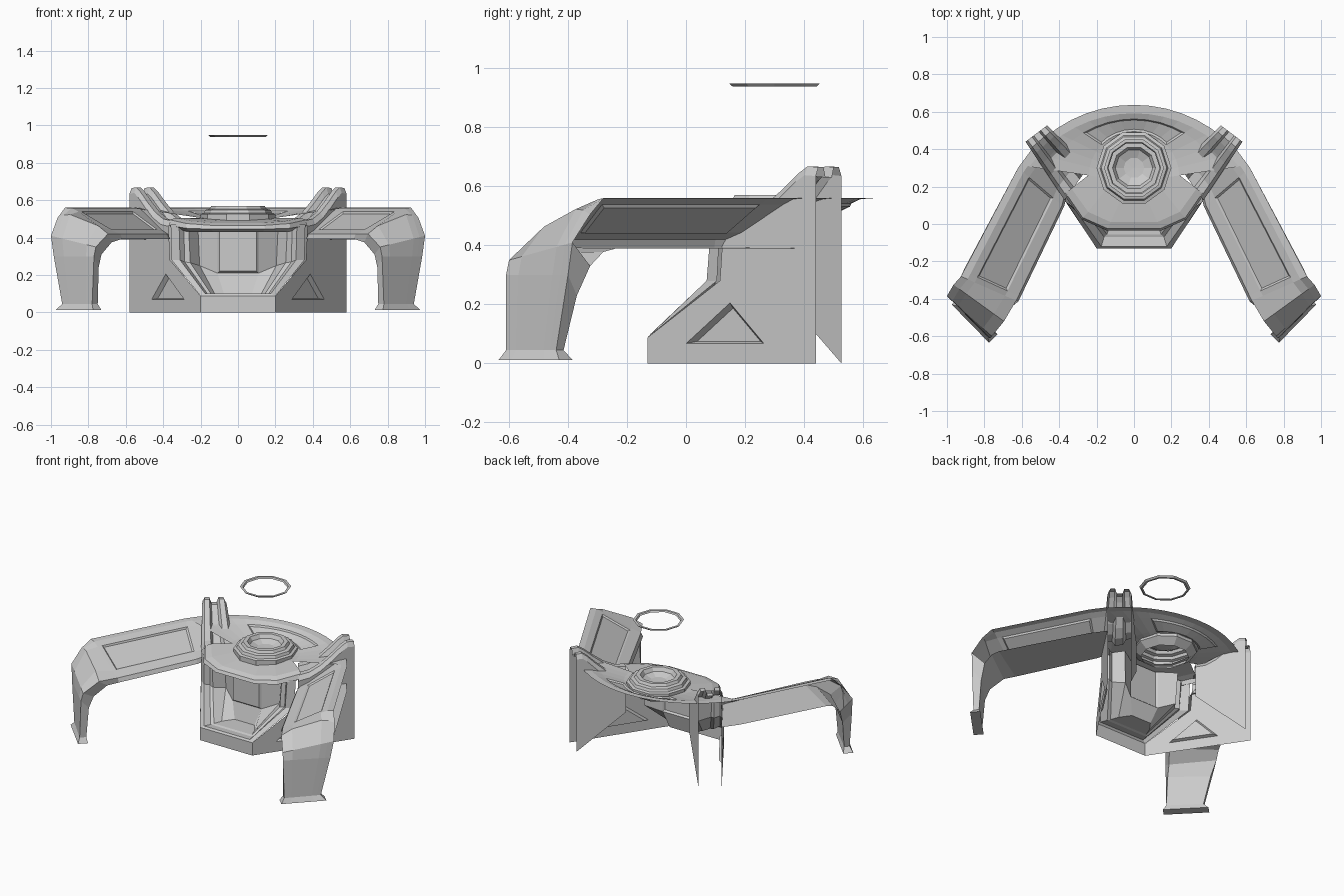
import bpy, bmesh, math
from mathutils import Vector

cube = bpy.data.objects.get("Cube")
if cube:
    bpy.data.objects.remove(cube, do_unlink=True)

grey = bpy.data.materials.new("light_grey")
grey.use_nodes = True
colour = (0.6, 0.6, 0.6, 1)
grey.diffuse_color = colour
grey.node_tree.nodes["Principled BSDF"].inputs["Base Color"].default_value = colour

HUB = Vector((0, 0.3, 0))


def finish(name, bm, mirror=False):
    mesh = bpy.data.meshes.new(name)
    bm.to_mesh(mesh)
    bm.free()
    mesh.materials.append(grey)
    obj = bpy.data.objects.new(name, mesh)
    bpy.context.collection.objects.link(obj)
    if mirror:
        mod = obj.modifiers.new("mirror", "MIRROR")
        mod.use_mirror_merge = False
    return obj


def loft(rows, closed=False, facing=None):
    """Skin rows of points; returns the bmesh, its faces by row and its vertices."""
    bm = bmesh.new()
    grid = [[bm.verts.new(p) for p in row] for row in rows]
    n = len(rows[0])
    strips = []
    for a, b in zip(grid, grid[1:]):
        strips.append([bm.faces.new((a[i], a[(i + 1) % n], b[(i + 1) % n], b[i]))
                       for i in range(n if closed else n - 1)])
    bm.normal_update()
    if facing:
        total = sum((f.normal * f.calc_area() for f in bm.faces), Vector())
        if total.dot(Vector(facing)) < 0:
            bmesh.ops.reverse_faces(bm, faces=bm.faces[:])
            bm.normal_update()
    return bm, strips, grid


def sink_panel(bm, faces, depth=-0.008):
    bmesh.ops.inset_region(bm, faces=faces, thickness=0.01, depth=depth, use_even_offset=True)


def revolve(name, profile, sides=10, closed=False):
    pts = profile + profile[:1] if closed else profile
    rows = []
    for r, z in pts:
        rows.append([HUB + Vector((r * math.sin(math.tau * (i + 0.5) / sides),
                                   r * math.cos(math.tau * (i + 0.5) / sides), z))
                     for i in range(sides)])
    bm, _, _ = loft(rows, closed=True)
    bmesh.ops.remove_doubles(bm, verts=bm.verts[:], dist=0.0005)
    bmesh.ops.recalc_face_normals(bm, faces=bm.faces[:])
    return finish(name, bm)


def both(half):
    """Left half points followed by their mirror, ordered across the front."""
    return [(-x, y, z) for x, y, z in half] + [(x, y, z) for x, y, z in reversed(half)]


# Hub with stepped rim and shallow bowl, and the floating ring over it
revolve("hub", [(0.15, 0.45), (0.2, 0.49), (0.2, 0.525), (0.182, 0.53), (0.175, 0.548),
                (0.152, 0.553), (0.142, 0.57), (0.115, 0.57), (0.1, 0.545), (0.055, 0.527), (0, 0.525)])
revolve("floating_ring", [(0.137, 0.938), (0.149, 0.938), (0.16, 0.948), (0.143, 0.948)], closed=True)

# Curved rear canopy, sloping down to the hub
steps = 16
rings = [[] for _ in range(5)]
for i in range(steps + 1):
    a = math.radians(-54 + 108 * i / steps)
    fold = Vector((0.692 * math.sin(a), 0.692 * math.cos(a) - 0.1, 0.557))
    b = a * 2
    inner = Vector((0.17 * math.sin(b), 0.3 + 0.17 * math.cos(b), 0.5))
    rings[0].append((0.737 * math.sin(a), 0.737 * math.cos(a) - 0.1, 0.56))
    for ring, u in zip(rings[1:], (0, 0.25, 0.8, 1)):
        ring.append(fold.lerp(inner, u))
bm, strips, _ = loft(rings, facing=(0, 0, 1))
sink_panel(bm, strips[2][4:-4])
finish("rear_canopy", bm)


def across(outer, inner, bend=1, bulge=0):
    """Points over an arm: flat rim, panel border, panel, panel border and inner edge."""
    row = []
    for u, dev in ((0, 0), (0.12, 0.014), (0.25, 0.014), (0.8, -0.005), (1, 0)):
        p = Vector(outer).lerp(Vector(inner), u)
        p.z += bend * dev + bulge * 4 * u * (1 - u)
        row.append(p)
    return row


def arm_row(outer, inner):
    """Sloped top, short inner lip and flat underside; the outer side stays open."""
    x, y, z = inner
    return across(outer, inner) + [Vector((x - 0.012, y - 0.004, 0.393)), Vector((*outer[:2], 0.39))]


# Arms, running from the side walls out to the legs
near = arm_row((0.62, 0.3, 0.56), (0.385, 0.1, 0.42))
far = arm_row((0.925, -0.28, 0.56), (0.63, -0.41, 0.42))
far[-1] = Vector((0.905, -0.235, 0.39))
rows = [arm_row((0.55, 0.395, 0.56), (0.375, 0.14, 0.42)), near,
        [p.lerp(q, 0.95) for p, q in zip(near, far)], far]
bm, strips, _ = loft(rows, facing=(-0.45, -0.23, 0.1))
sink_panel(bm, [strips[1][2]])
finish("arm", bm, True)

# Legs: outward face, then inner and rear corner at each level, with a flared foot
levels = [
    far,
    across((0.965, -0.325, 0.505), (0.695, -0.52, 0.42), 0.4, 0.045) + [(0.675, -0.46, 0.375), (0.925, -0.28, 0.378)],
    across((1.0, -0.385, 0.41), (0.76, -0.6, 0.35), 0) + [(0.73, -0.53, 0.31), (0.945, -0.325, 0.33)],
    across((0.985, -0.4, 0.3), (0.77, -0.61, 0.3), 0) + [(0.745, -0.56, 0.24), (0.935, -0.37, 0.23)],
    across((0.94, -0.44, 0.045), (0.78, -0.61, 0.045), 0) + [(0.75, -0.58, 0.045), (0.915, -0.415, 0.045)],
    across((0.975, -0.43, 0.012), (0.775, -0.635, 0.012), 0) + [(0.73, -0.59, 0.012), (0.93, -0.385, 0.012)],
]
bm, strips, grid = loft(levels, closed=True)
bm.faces.new(grid[-1])
bmesh.ops.recalc_face_normals(bm, faces=bm.faces[:])
bmesh.ops.delete(bm, geom=[strips[0][-1], strips[1][-1]], context="FACES")
finish("leg", bm, True)

# Buttress top: twin rails with a channel, sweeping up to the outer end
W0, W1 = Vector((0.2, -0.13, 0)), Vector((0.58, 0.44, 0))
B0, B1 = Vector((0.24, 0.31, 0)), Vector((0.465, 0.527, 0))
sweep = [(0, 0.49), (0.2, 0.5), (0.4, 0.535), (0.6, 0.59), (0.78, 0.645), (0.88, 0.668), (1, 0.665)]
section = [(0, -0.03), (0.1, 0), (0.3, 0), (0.38, -0.035), (0.62, -0.035), (0.7, 0), (0.9, 0), (1, -0.03)]


def wall_point(s, z):
    return W0.lerp(W1, s) + Vector((0, 0, z))


rows = []
for t, z in sweep:
    a, b = wall_point(0.45 + 0.55 * t, z), B0.lerp(B1, t) + Vector((0, 0, z))
    rows.append([a.lerp(b, u) + Vector((0, 0, dz)) for u, dz in section])
bm, _, _ = loft(rows, facing=(0, 0, 1))
finish("buttress_top", bm, True)

# Rear buttress wall, its lower edge rising to the hub
top = [B0.lerp(B1, t) + Vector((0, 0, z - 0.03)) for t, z in sweep]
low = [B0.lerp(B1, t) + Vector((0, 0, 0.25 * (1 - t))) for t, z in sweep]
bm, _, _ = loft([top, low], facing=(-1, 1, 0))
finish("rear_buttress_wall", bm, True)

# Side wall with a recessed triangle
outline = [(0, 0), (1, 0)] + [(0.45 + 0.55 * t, z - 0.03) for t, z in reversed(sweep)]
outline += [(0.43, 0.28), (0, 0.088)]
triangle = [(0.23, 0.068), (0.69, 0.068), (0.49, 0.205)]
centre = Vector((0.47, 0.105))
inward = Vector((-0.83, 0.555, 0)) * 0.022
bm = bmesh.new()
loops = []
for shape in (outline, triangle):
    vs = [bm.verts.new(wall_point(*p)) for p in shape]
    loops.append(vs)
    for i, v in enumerate(vs):
        bm.edges.new((v, vs[(i + 1) % len(vs)]))
bmesh.ops.triangle_fill(bm, use_beauty=True, edges=bm.edges[:], normal=inward.normalized() * -1)
floor = [bm.verts.new(wall_point(*Vector(p).lerp(centre, 0.18)) + inward) for p in triangle]
for i in range(3):
    j = (i + 1) % 3
    bm.faces.new((loops[1][i], loops[1][j], floor[j], floor[i]))
bm.faces.new(floor)
bmesh.ops.recalc_face_normals(bm, faces=bm.faces[:])
bm.normal_update()
if sum((f.normal * f.calc_area() for f in bm.faces), Vector()).dot(inward) > 0:
    bmesh.ops.reverse_faces(bm, faces=bm.faces[:])
finish("side_wall", bm, True)

# Front alcove: stepped frames closing in on the central column
frames = [
    [(0.36, 0.115, 0.47), (0.355, 0.105, 0.28), (0.2, -0.13, 0.088)],
    [(0.315, 0.085, 0.47), (0.31, 0.07, 0.28), (0.175, -0.12, 0.1)],
    [(0.29, 0.11, 0.47), (0.285, 0.1, 0.27), (0.16, -0.07, 0.095)],
    [(0.265, 0.1, 0.47), (0.255, 0.09, 0.265), (0.145, -0.055, 0.1)],
    [(0.215, 0.17, 0.47), (0.205, 0.16, 0.25), (0.125, 0.0, 0.1)],
    [(0.11, 0.1, 0.47), (0.11, 0.1, 0.21), (0.075, 0.07, 0.1)],
]
bm, _, grid = loft([both(f) for f in frames], facing=(0, -1, 0))
c = grid[-1]
panel = bm.faces.new((c[0], c[1], c[4], c[5]))
bm.faces.new((c[1], c[2], c[3], c[4]))
bm.normal_update()
sink_panel(bm, [panel], 0.012)
finish("front_alcove", bm)

# Front plinth
bm, _, _ = loft([[(-0.2, -0.13, 0.088), (0.2, -0.13, 0.088)], [(-0.2, -0.13, 0), (0.2, -0.13, 0)]],
                facing=(0, -1, 0))
finish("front_plinth", bm)

# Collar: overhanging lip around the front of the hub
collar = [
    [(0.33, 0.16, 0.44), (0.25, 0.06, 0.43), (0.13, 0.01, 0.43)],
    [(0.37, 0.15, 0.465), (0.28, 0.025, 0.45), (0.145, -0.035, 0.445)],
    [(0.365, 0.165, 0.495), (0.275, 0.035, 0.475), (0.14, -0.025, 0.465)],
    [(0.335, 0.19, 0.505), (0.245, 0.065, 0.487), (0.125, 0.01, 0.478)],
    [(0.18, 0.31, 0.505), (0.145, 0.19, 0.5), (0.07, 0.13, 0.495)],
]
bm, _, _ = loft([both(r) for r in collar], facing=(0, 0, 1))
finish("hub_collar", bm)
